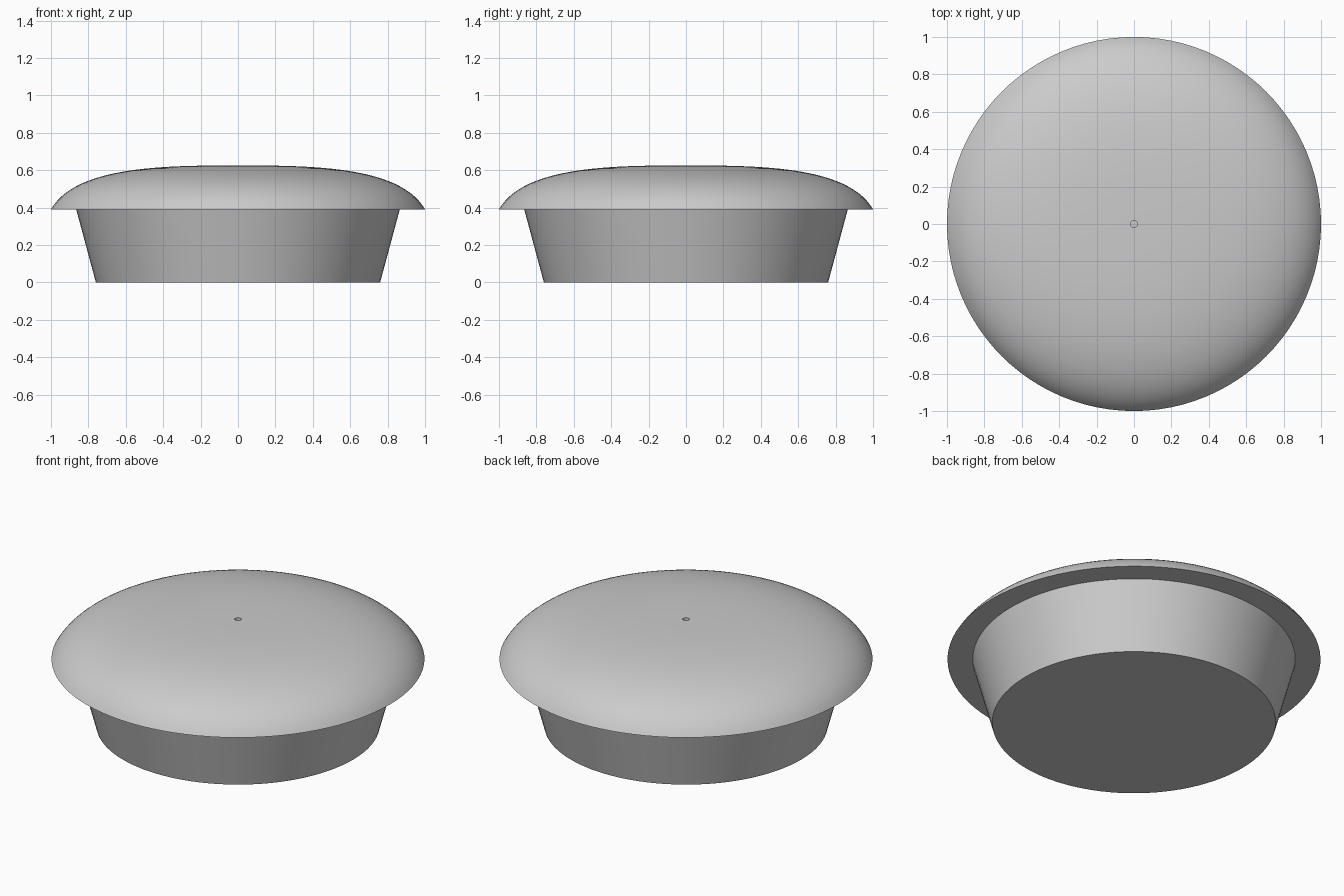
import bpy, bmesh, math
from mathutils import Vector
from mathutils.geometry import interpolate_bezier

if "Cube" in bpy.data.objects:
    bpy.data.objects.remove(bpy.data.objects["Cube"], do_unlink=True)

grey = bpy.data.materials.new("plain_grey")
grey.use_nodes = True
colour = (0.6, 0.6, 0.6, 1)
grey.diffuse_color = colour
grey.node_tree.nodes["Principled BSDF"].inputs["Base Color"].default_value = colour


def lathe(name, profile, steps=96):
    """Spin an (r, z) profile about the z axis."""
    bm = bmesh.new()
    verts = [bm.verts.new((r, 0, z)) for r, z in profile]
    edges = [bm.edges.new(pair) for pair in zip(verts, verts[1:])]
    bmesh.ops.spin(bm, geom=verts + edges, cent=(0, 0, 0), axis=(0, 0, 1),
                   angle=math.tau, steps=steps)
    bmesh.ops.remove_doubles(bm, verts=bm.verts, dist=1e-5)
    bmesh.ops.recalc_face_normals(bm, faces=bm.faces)
    mesh = bpy.data.meshes.new(name)
    bm.to_mesh(mesh)
    bm.free()
    mesh.materials.append(grey)
    obj = bpy.data.objects.new(name, mesh)
    bpy.context.collection.objects.link(obj)
    bpy.ops.object.select_all(action='DESELECT')
    obj.select_set(True)
    bpy.context.view_layer.objects.active = obj
    bpy.ops.object.shade_smooth_by_angle(angle=math.radians(30))
    return obj


rim_z, top_z = 0.39, 0.625
base_low, base_high, hole = 0.76, 0.865, 0.018

# Tapered body
lathe("tapered_base", [(0, 0), (base_low, 0), (base_high, rim_z), (0, rim_z)])

# Domed cap with a flat underside and a tiny dimple in the middle
dome = interpolate_bezier(Vector((1, rim_z)), Vector((0.87, 0.62)),
                          Vector((0.4, top_z)), Vector((hole, top_z)), 28)
lathe("domed_cap", [(base_high, rim_z)] + [(p[0], p[1]) for p in dome]
      + [(hole, top_z - 0.02), (0, top_z - 0.02)])
